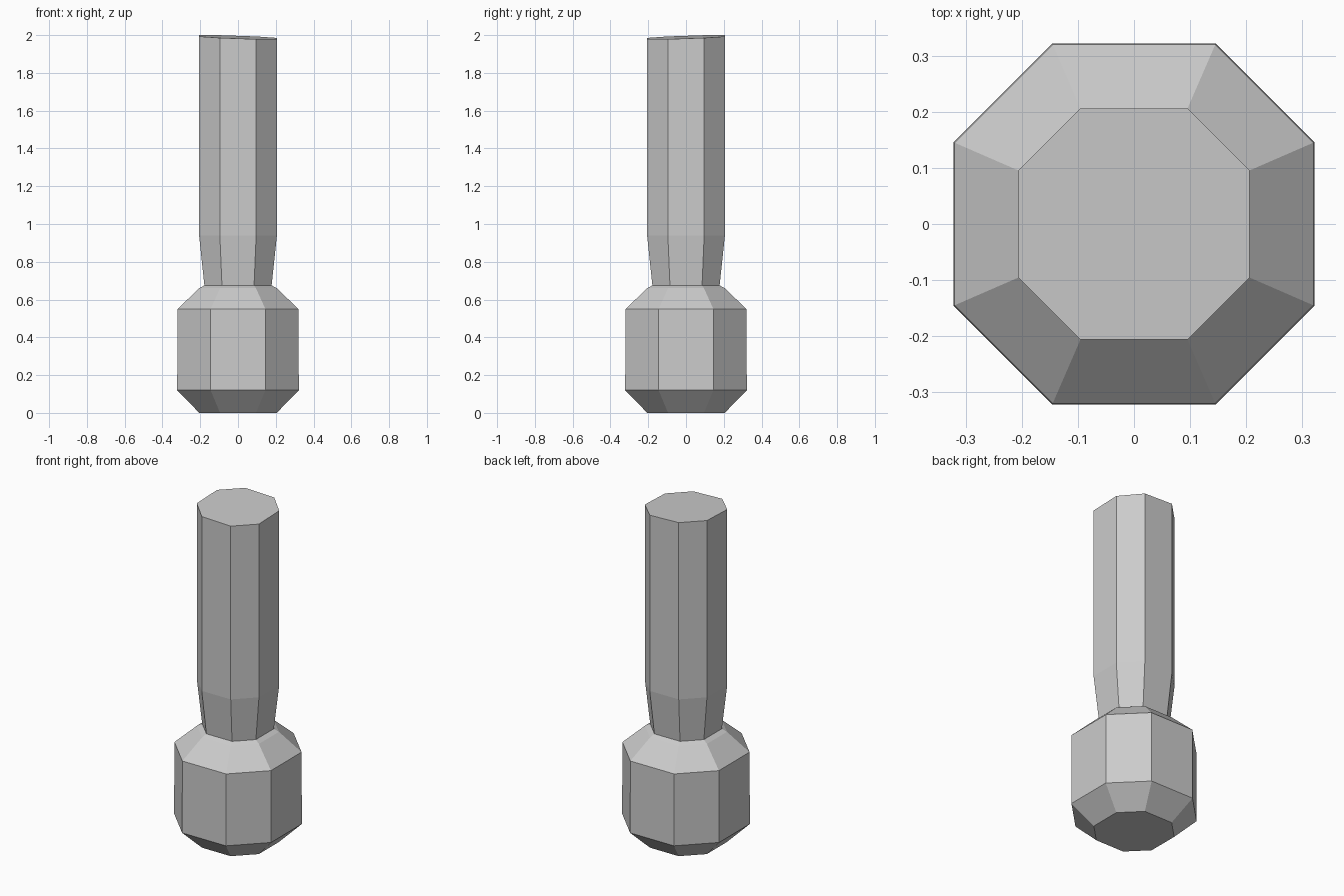
import bpy, bmesh

if "Cube" in bpy.data.objects:
    bpy.data.objects.remove(bpy.data.objects["Cube"])


def octagon(a, h):
    # a = distance to the flats, h = half the length of an axis-aligned flat
    return [(a, -h), (a, h), (h, a), (-h, a), (-a, h), (-a, -h), (-h, -a), (h, -a)]


def loft(name, rings, cap_bottom=False, cap_top=False, tilt=0.0):
    bm = bmesh.new()
    loops = [[bm.verts.new((x, y, z)) for x, y in octagon(a, h)] for z, a, h in rings]
    for lo, hi in zip(loops, loops[1:]):
        for i in range(8):
            j = (i + 1) % 8
            bm.faces.new((lo[i], lo[j], hi[j], hi[i]))
    # slightly slanted top end
    for v in loops[-1]:
        v.co.z += tilt * (v.co.y - v.co.x)
    if cap_bottom:
        bm.faces.new(loops[0][::-1])
    if cap_top:
        bm.faces.new(loops[-1])
    mesh = bpy.data.meshes.new(name)
    bm.to_mesh(mesh)
    bm.free()
    obj = bpy.data.objects.new(name, mesh)
    bpy.context.collection.objects.link(obj)
    return obj


# Faceted bulb at the base, open where the shaft joins it
loft("bulb", [
    (0.0, 0.205, 0.095),
    (0.12, 0.322, 0.145),
    (0.55, 0.320, 0.145),
    (0.66, 0.205, 0.095),
    (0.675, 0.178, 0.085),
], cap_bottom=True)

# Octagonal shaft with a tapered neck
loft("shaft", [
    (0.675, 0.178, 0.085),
    (0.94, 0.206, 0.096),
    (1.989, 0.206, 0.096),
], cap_top=True, tilt=0.035)
